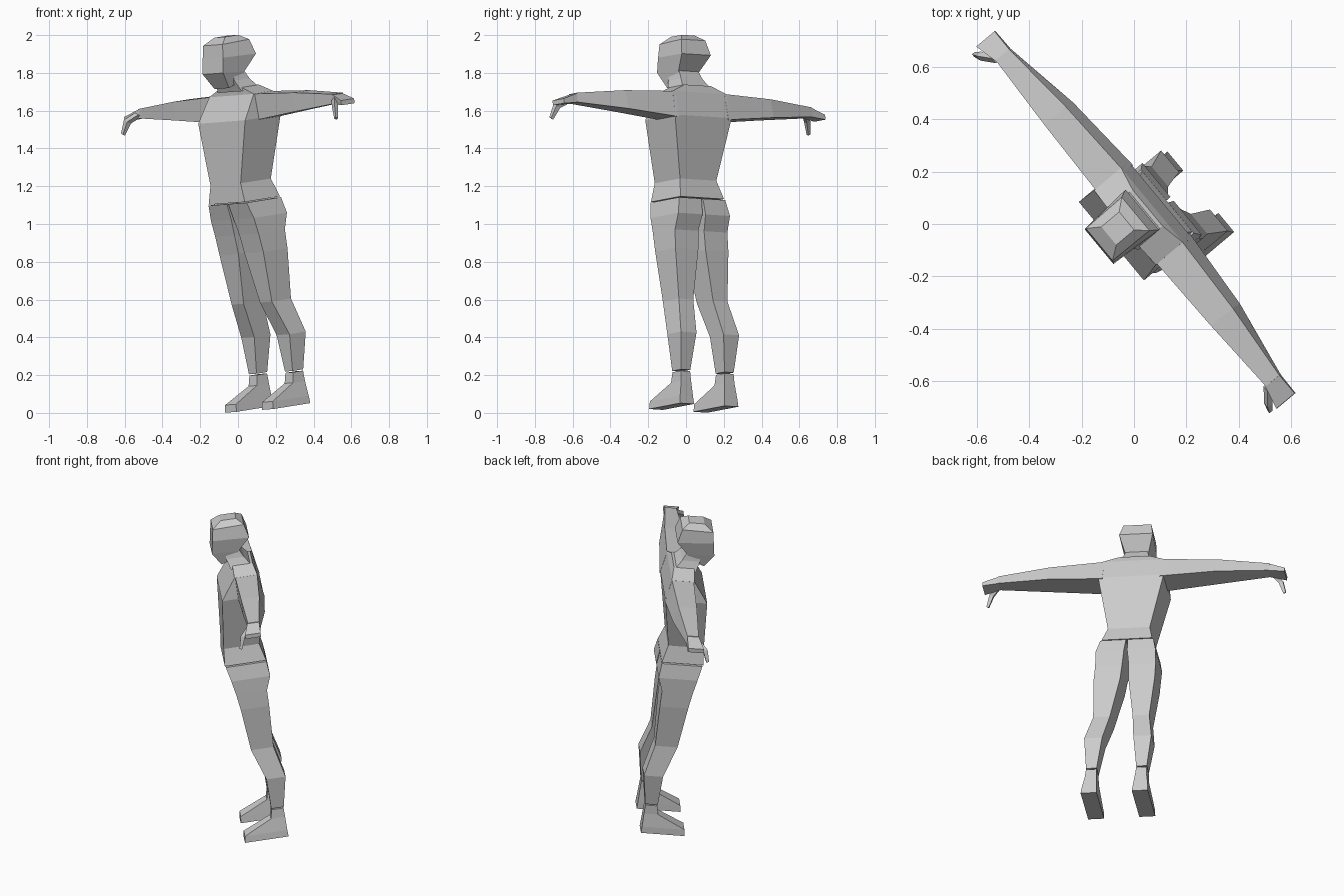
import bpy
import bmesh
from math import radians
from mathutils import Matrix, Vector

default_cube = bpy.data.objects.get("Cube")
if default_cube:
    bpy.data.objects.remove(default_cube, do_unlink=True)

# One plain clay colour for the whole figure
clay = bpy.data.materials.new("light_grey_clay")
clay.use_nodes = True
clay.diffuse_color = (0.6, 0.6, 0.6, 1)
clay.node_tree.nodes["Principled BSDF"].inputs["Base Color"].default_value = clay.diffuse_color

# The upright symmetric body is turned, tipped forward and leaned sideways
POSE = (Matrix.Rotation(radians(-50), 4, 'Z')
        @ Matrix.Rotation(radians(7), 4, 'X')
        @ Matrix.Rotation(radians(-2.8), 4, 'Y')
        @ Matrix.Translation((0.07, 0.16, 0)))


def loft(name, rings, side=1):
    """Skin a closed, flat-shaded tube through four-cornered rings."""
    bm = bmesh.new()
    loops = []
    for ring in rings:
        loops.append([bm.verts.new((side * x, y, z)) for x, y, z in ring])
    for low, high in zip(loops, loops[1:]):
        for i in range(4):
            j = (i + 1) % 4
            bm.faces.new((low[i], low[j], high[j], high[i]))
    bm.faces.new(loops[0])
    bm.faces.new(loops[-1])
    bmesh.ops.recalc_face_normals(bm, faces=bm.faces)
    mesh = bpy.data.meshes.new(name)
    bm.to_mesh(mesh)
    bm.free()
    mesh.materials.append(clay)
    obj = bpy.data.objects.new(name, mesh)
    obj.matrix_world = POSE
    bpy.context.collection.objects.link(obj)
    return obj


def level(z, inner, outer, front, back):
    """Horizontal ring for trunk, legs and feet."""
    return [(inner, front, z), (outer, front, z), (outer, back, z), (inner, back, z)]


def trunk(z, half, front, back):
    return level(z, -half, half, front, back)


def upright(x, bottom, top, front, back, back_low=None):
    """Vertical ring across an arm; the lower back edge may bulge."""
    low = back if back_low is None else back_low
    return [(x, front, bottom), (x, low, bottom), (x, back, top), (x, front, top)]


def skull(z_front, z_back, half_front, half_back, front, back):
    """Head ring whose face and nape differ in height and width."""
    return [(-half_front, front, z_front), (half_front, front, z_front),
            (half_back, back, z_back), (-half_back, back, z_back)]


def knuckle(x, y, z, radius):
    """Small square ring used for the bent thumb."""
    centre = Vector((x, y, z))
    across, along = Vector((radius, radius, 0)), Vector((radius, -radius, radius))
    return [centre + across, centre + along, centre - across, centre - along]


# Torso from hips to collar, with the sloping shoulders
loft("torso", [
    trunk(1.11, 0.15, -0.115, 0.13),
    trunk(1.21, 0.125, -0.107, 0.103),
    trunk(1.54, 0.195, -0.08, 0.167),
    trunk(1.67, 0.185, 0.01, 0.145),
    trunk(1.71, 0.09, 0.01, 0.13),
])

# Neck
loft("neck", [
    trunk(1.69, 0.1, 0.0, 0.13),
    trunk(1.75, 0.075, -0.02, 0.085),
    trunk(1.8, 0.065, -0.02, 0.06),
])

# Head with tapered jaw, full back and bevelled crown
loft("head", [
    skull(1.715, 1.75, 0.06, 0.065, -0.05, 0.05),
    skull(1.8, 1.79, 0.085, 0.07, -0.098, 0.06),
    skull(1.88, 1.875, 0.085, 0.1, -0.085, 0.13),
    skull(1.95, 1.955, 0.08, 0.083, -0.074, 0.11),
    skull(1.985, 1.985, 0.045, 0.045, -0.02, 0.07),
])

for label, side in (("left", 1), ("right", -1)):
    # Arm held straight out, narrowing to the wrist
    loft(label + "_arm", [
        upright(0.17, 1.53, 1.67, 0.015, 0.145, 0.17),
        upright(0.5, 1.56, 1.66, 0.022, 0.13, 0.15),
        upright(0.81, 1.585, 1.635, 0.033, 0.1),
    ], side)

    # Mitten hand, flat and widening to the fingertips
    loft(label + "_hand", [
        upright(0.8, 1.585, 1.635, 0.033, 0.1),
        upright(0.9, 1.575, 1.6, 0.005, 0.097),
    ], side)

    # Thumb bending forward and down
    loft(label + "_thumb", [
        knuckle(0.815, 0.035, 1.605, 0.012),
        knuckle(0.862, -0.008, 1.575, 0.012),
        knuckle(0.885, -0.03, 1.51, 0.007),
    ], side)

    # Leg: hip, seat, thigh, knee, calf and ankle
    loft(label + "_leg", [
        level(1.105, 0.005, 0.158, -0.11, 0.13),
        level(1.02, 0.01, 0.178, -0.09, 0.14),
        level(0.935, 0.02, 0.18, -0.073, 0.11),
        level(0.835, 0.025, 0.182, -0.058, 0.11),
        level(0.567, 0.068, 0.167, -0.03, 0.103),
        level(0.383, 0.093, 0.2, 0.035, 0.148),
        level(0.187, 0.118, 0.181, 0.04, 0.114),
    ], side)

    # Foot: flat sole, low toe and steep instep
    loft(label + "_foot", [
        level(0.005, 0.105, 0.2, -0.14, 0.118),
        level(0.045, 0.108, 0.197, -0.135, 0.116),
        level(0.125, 0.115, 0.184, 0.03, 0.114),
        level(0.18, 0.118, 0.181, 0.042, 0.112),
    ], side)
